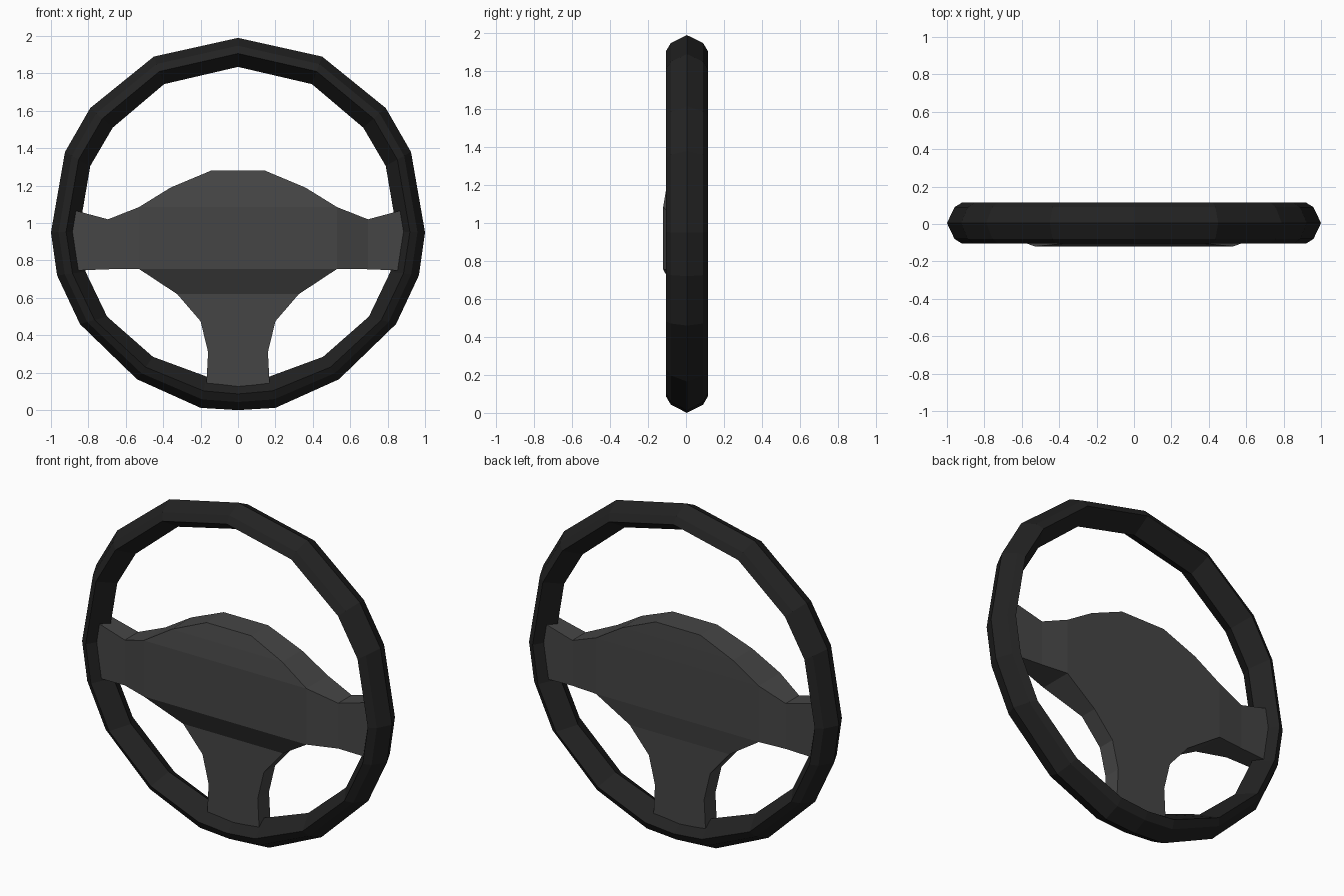
import bpy

if "Cube" in bpy.data.objects:
    bpy.data.objects.remove(bpy.data.objects["Cube"])


def material(name, v):
    m = bpy.data.materials.new(name)
    m.diffuse_color = (v, v, v, 1)
    m.use_nodes = True
    m.node_tree.nodes["Principled BSDF"].inputs["Base Color"].default_value = m.diffuse_color
    return m


def loft(name, rings, mat, closed=False):
    """Skin a list of equal-length rings; cap the ends unless closed."""
    n, k = len(rings[0]), len(rings)
    verts = [p for r in rings for p in r]
    faces = []
    for i in range(k if closed else k - 1):
        a, b = i * n, (i + 1) % k * n
        faces += [(a + j, a + (j + 1) % n, b + (j + 1) % n, b + j) for j in range(n)]
    if not closed:
        faces += [tuple(range(n))[::-1], tuple(range((k - 1) * n, k * n))]
    me = bpy.data.meshes.new(name)
    me.from_pydata(verts, [], faces)
    me.materials.append(mat)
    ob = bpy.data.objects.new(name, me)
    bpy.context.collection.objects.link(ob)
    # consistent outward normals
    import bmesh
    bm = bmesh.new()
    bm.from_mesh(me)
    bmesh.ops.recalc_face_normals(bm, faces=bm.faces)
    bm.to_mesh(me)
    bm.free()
    return ob


black = material("rim_black", 0.016)
grey = material("hub_grey", 0.06)

# Rim: right half as (outer x, outer z, inner x, inner z), mirrored to the left
half = [(0, 1.99, 0, 1.835), (.45, 1.89, .395, 1.743), (.79, 1.615, .67, 1.51),
        (.925, 1.38, .79, 1.305), (1, .95, .85, .955), (.967, .72, .815, .74),
        (.845, .46, .70, .50), (.54, .165, .455, .285), (.2, .012, .17, .18),
        (0, 0, 0, .16)]
stations = half + [(-a, b, -c, d) for a, b, c, d in half[-2:0:-1]]
# Cross-section: (fraction from outer to inner edge, y)
section = [(0, .005), (.27, -.08), (.54, -.105), (1, .005), (.54, .115), (.27, .09)]
loft("rim", [[(a + (c - a) * t, y, b + (d - b) * t) for t, y in section]
             for a, b, c, d in stations], black, closed=True)

# Hub and lower spoke: rows of (half width, z, front y, back y)
rows = [(.145, 1.28, -.085, .075), (.36, 1.19, -.103, .078), (.53, 1.085, -.12, .08),
        (.53, .755, -.12, .08), (.325, .62, -.045, .06), (.2, .475, -.045, .06),
        (.16, .31, -.045, .06), (.17, .12, -.045, .06)]
loft("hub_and_lower_spoke", [[(-w, f, z), (w, f, z), (w, b, z), (-w, b, z)]
                             for w, z, f, b in rows], grey)

# Side spokes: columns of (x, bottom z, top z, front y, back y)
cols = [(.53, .755, 1.085, -.12, .08), (.695, .753, 1.02, -.06, .065),
        (.9, .745, 1.075, -.05, .06)]
for side, s in (("left", -1), ("right", 1)):
    loft(side + "_spoke", [[(s * x, f, lo), (s * x, f, hi), (s * x, b, hi), (s * x, b, lo)]
                           for x, lo, hi, f, b in cols], grey)
